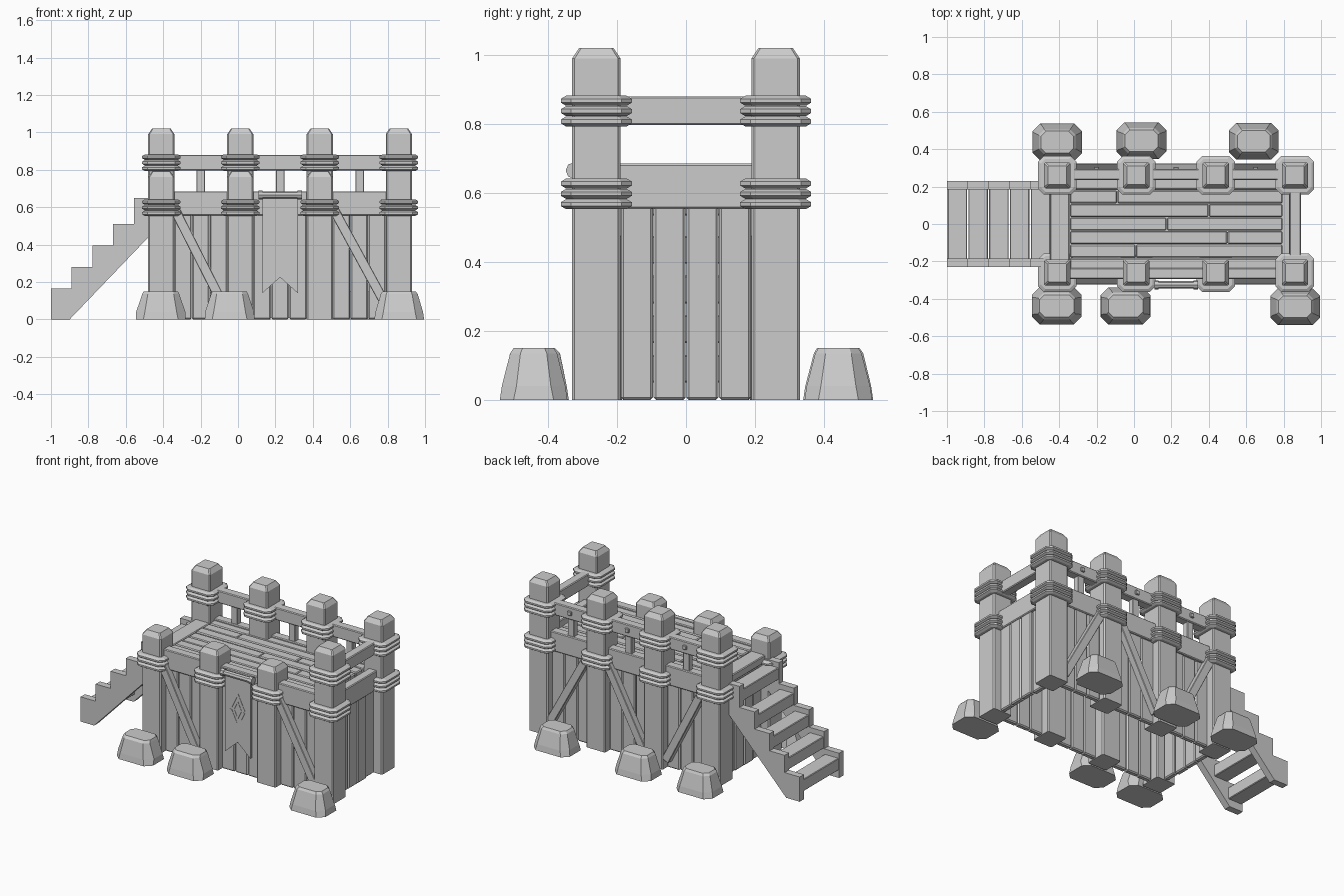
import bpy, bmesh, math, random
from mathutils import Matrix, Vector

if "Cube" in bpy.data.objects:
    bpy.data.objects.remove(bpy.data.objects["Cube"])

random.seed(4)
grey = bpy.data.materials.new("plain grey")
grey.diffuse_color = (0.6, 0.6, 0.6, 1)
grey.use_nodes = True
grey.node_tree.nodes["Principled BSDF"].inputs["Base Color"].default_value = grey.diffuse_color


def finish(name, bm):
    bmesh.ops.recalc_face_normals(bm, faces=bm.faces)
    me = bpy.data.meshes.new(name)
    bm.to_mesh(me)
    bm.free()
    me.materials.append(grey)
    ob = bpy.data.objects.new(name, me)
    bpy.context.collection.objects.link(ob)
    return ob


def box(name, x0, x1, y0, y1, z0, z1, bevel=0.005, turn=0):
    """Box between limits, optionally turned about y through its centre."""
    bm = bmesh.new()
    bmesh.ops.create_cube(bm, size=1)
    bmesh.ops.scale(bm, vec=(x1 - x0, y1 - y0, z1 - z0), verts=bm.verts)
    if bevel:
        bmesh.ops.bevel(bm, geom=bm.edges[:], offset=bevel, segments=1, affect='EDGES')
    if turn:
        bmesh.ops.rotate(bm, matrix=Matrix.Rotation(turn, 3, 'Y'), verts=bm.verts)
    bmesh.ops.translate(bm, vec=((x0 + x1) / 2, (y0 + y1) / 2, (z0 + z1) / 2), verts=bm.verts)
    return finish(name, bm)


def loft(name, cx, cy, layers):
    """Stack of chamfered rectangles: (z, half x, half y, corner cut)."""
    bm = bmesh.new()
    rings = []
    for z, hx, hy, c in layers:
        pts = [(hx, -hy + c), (hx, hy - c), (hx - c, hy), (-hx + c, hy),
               (-hx, hy - c), (-hx, -hy + c), (-hx + c, -hy), (hx - c, -hy)]
        rings.append([bm.verts.new((cx + x, cy + y, z)) for x, y in pts])
    for a, b in zip(rings, rings[1:]):
        for i in range(8):
            j = (i + 1) % 8
            bm.faces.new((a[i], a[j], b[j], b[i]))
    bm.faces.new(rings[0][::-1])
    bm.faces.new(rings[-1])
    return finish(name, bm)


def prism(name, profile, y0, y1):
    """Extrude an x-z outline from y0 to y1."""
    bm = bmesh.new()
    a = [bm.verts.new((x, y0, z)) for x, z in profile]
    b = [bm.verts.new((x, y1, z)) for x, z in profile]
    n = len(a)
    for i in range(n):
        bm.faces.new((a[i], a[(i + 1) % n], b[(i + 1) % n], b[i]))
    bm.faces.new(a)
    bm.faces.new(b[::-1])
    return finish(name, bm)


# Posts with rope lashings; the three left front posts are short
post_x = [-0.41, 0.012, 0.437, 0.86]
PY = 0.26
for x in post_x:
    for s in (-1, 1):
        tall = s > 0 or x > 0.8
        h = 1.02 if tall else 0.79
        loft("post", x, s * PY, [(0, .07, .07, .007), (h - .03, .07, .07, .007), (h, .05, .05, .006)])
        for base in ((0.553, 0.793) if tall else (0.553,)):
            for i in range(3):
                z = base + i * 0.03
                loft("rope_ring", x, s * PY, [(z, .088, .088, .024), (z + .009, .103, .103, .03),
                                              (z + .02, .103, .103, .03), (z + .029, .088, .088, .024)])

# Lower beams, all around
BY = 0.265
for s in (-1, 1):
    box("side_beam", -0.41, 0.86, s * BY - .03, s * BY + .03, 0.555, 0.685)
box("end_beam", 0.83, 0.89, -0.26, 0.26, 0.555, 0.685)
box("stair_side_beam", -0.44, -0.38, -0.26, 0.26, 0.555, 0.65)

# Upper rails at back and right, with balusters and pegs
box("back_rail", -0.41, 0.86, BY - .03, BY + .03, 0.797, 0.88)
box("end_rail", 0.832, 0.892, -0.26, 0.26, 0.797, 0.88)
for x in (-0.2, 0.225, 0.65):
    box("baluster", x - .023, x + .023, BY - .02, BY + .02, 0.67, 0.81, 0.003)
    box("rail_peg", x - .014, x + .014, BY, BY + .04, 0.827, 0.855, 0.003)

# Vertical wall boards
for a, b in zip(post_x, post_x[1:]):
    lo, hi = a + 0.068, b - 0.068
    w = (hi - lo) / 3
    for s in (-1, 1):
        for i in range(3):
            d = random.uniform(-.006, .006)
            box("wall_board", lo + i * w + .001, lo + (i + 1) * w - .001,
                s * (BY + d) - .018, s * (BY + d) + .018, 0, 0.58, 0.007)
for x in (-0.41, 0.86):
    for i in range(4):
        y = -0.19 + i * 0.095
        d = random.uniform(-.006, .006)
        box("end_wall_board", x + d - .018, x + d + .018, y + .001, y + .094, 0, 0.58, 0.007)


# Diagonal braces, from an upper point to a lower point
def brace(xa, xb, s):
    za, zb = 0.60, 0.06
    length = math.hypot(xb - xa, zb - za)
    cx, cz = (xa + xb) / 2, (za + zb) / 2
    y = s * 0.302
    box("brace", cx - .026, cx + .026, y - .022, y + .022, cz - length / 2, cz + length / 2,
        0.003, math.atan2(xa - xb, za - zb))


brace(-0.345, -0.07, -1)
brace(0.505, 0.80, -1)
brace(-0.345, -0.07, 1)
brace(0.37, 0.08, 1)
brace(0.505, 0.80, 1)

# Deck planks with staggered joints, and a cross plank above the stairs
joints = {-2: 0.01, -1: 0.5, 0: 0.175, 1: 0.40, 2: -0.09}
for k in range(-3, 4):
    y = k * 0.0725
    ends = [-0.343] + ([joints[k]] if k in joints else []) + [0.795]
    for a, b in zip(ends, ends[1:]):
        dz = random.uniform(-.003, .003)
        box("deck_plank", a + .001, b - .001, y - .0345, y + .0345, 0.62, 0.673 + dz, 0.006)
box("deck_support", -0.35, 0.84, -0.24, 0.24, 0.60, 0.625, 0)
box("threshold_plank", -0.45, -0.345, -0.2, 0.2, 0.62, 0.67)

# Stairs: two stepped stringers and five treads
steps = [0.165, 0.28, 0.395, 0.51, 0.65]
outline = [(-1, 0)]
for i, z in enumerate(steps):
    x = -1 + i * 0.111
    outline += [(x, z), (x + 0.111, z)]
outline += [(-0.445, 0.475), (-0.90, 0)]
for s in (-1, 1):
    prism("stair_stringer", outline, s * 0.185, s * 0.23)
for i, z in enumerate(steps):
    x = -1 + i * 0.111
    box("stair_tread", x + .004, x + .108, -0.19, 0.19, z - 0.115, z - 0.035, 0.004)

# Banner with rod and diamond emblem
prism("banner", [(.13, .665), (.32, .665), (.32, .14), (.225, .225), (.13, .14)], -0.325, -0.312)
bm = bmesh.new()
bmesh.ops.create_cone(bm, cap_ends=True, segments=8, radius1=.019, radius2=.019, depth=.2,
                      matrix=Matrix.Translation((.225, -.325, .665)) @ Matrix.Rotation(math.pi / 2, 4, 'Y'))
for x in (.12, .33):
    bmesh.ops.create_cone(bm, cap_ends=True, segments=8, radius1=.024, radius2=.024, depth=.022,
                          matrix=Matrix.Translation((x, -.325, .665)) @ Matrix.Rotation(math.pi / 2, 4, 'Y'))
finish("banner_rod", bm)
for k in (1.0, 0.5):
    a, b, t = .055 * k, .11 * k, .78
    for sx in (-1, 1):
        for sz in (-1, 1):
            prism("diamond_strip", [(.225 + sx * a, .44 + sz * .005), (.225 + sx * .004, .44 + sz * b),
                                    (.225 + sx * .004, .44 + sz * b * t), (.225 + sx * a * t, .44 + sz * .005)],
                  -0.327, -0.324)

# Foundation stones
for x, y in ((-0.413, -0.438), (-0.045, -0.438), (0.862, -0.442),
             (-0.41, 0.438), (0.04, 0.445), (0.64, 0.442)):
    j = random.uniform(-.006, .006)
    loft("stone", x, y, [(0, .133, .098, .04), (.04, .127 + j, .092, .042 + j),
                         (.135, .099, .068 + j, .03), (.15, .088 + j, .058, .026)])
